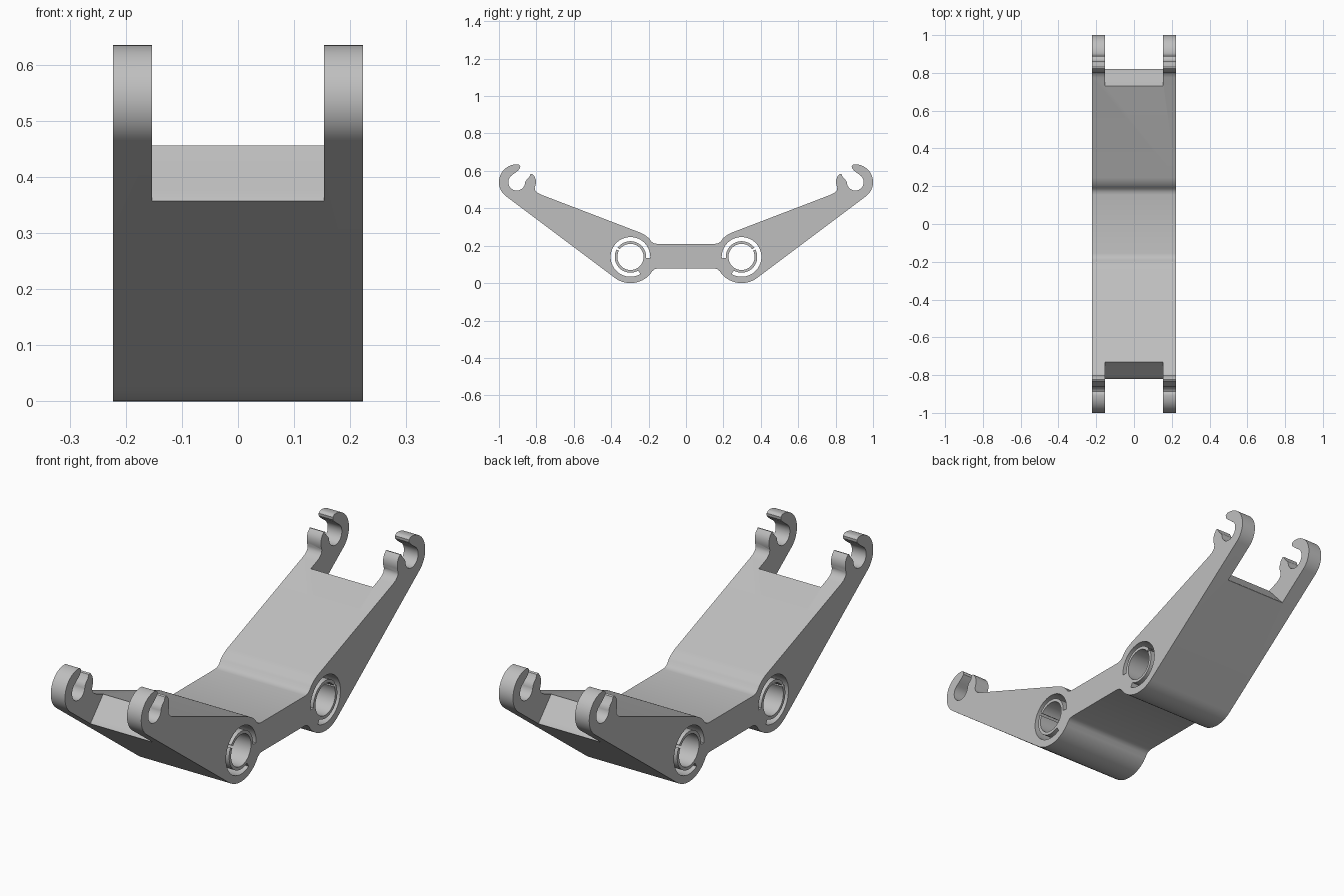
import bpy, bmesh
from math import cos, sin, radians

cube = bpy.data.objects.get("Cube")
if cube:
    bpy.data.objects.remove(cube, do_unlink=True)

HALF_WIDTH = 0.223
HUB = (0.297, 0.14)
PIN = (0.905, 0.54)

grey = bpy.data.materials.new("plain grey")
grey.use_nodes = True
colour = (0.52, 0.52, 0.52, 1)
grey.diffuse_color = colour
grey.node_tree.nodes["Principled BSDF"].inputs["Base Color"].default_value = colour


def arc(centre, r, a, b, steps=16):
    """Points on an arc from angle a to b, in degrees."""
    angles = [radians(a + (b - a) * i / steps) for i in range(steps + 1)]
    return [(centre[0] + r * cos(t), centre[1] + r * sin(t)) for t in angles]


def mirror(points):
    return [(-y, z) for y, z in reversed(points)]


def extrude(name, loops, half):
    """Fill closed side-view loops and extrude them across x."""
    bm = bmesh.new()
    edges = []
    for loop in loops:
        vs = [bm.verts.new((-half, y, z)) for y, z in loop]
        edges += [bm.edges.new((v, vs[i - 1])) for i, v in enumerate(vs)]
    bmesh.ops.triangle_fill(bm, edges=edges, use_beauty=True)
    ext = bmesh.ops.extrude_face_region(bm, geom=bm.faces[:])
    moved = [g for g in ext["geom"] if isinstance(g, bmesh.types.BMVert)]
    bmesh.ops.translate(bm, verts=moved, vec=(2 * half, 0, 0))
    bmesh.ops.recalc_face_normals(bm, faces=bm.faces[:])
    mesh = bpy.data.meshes.new(name)
    bm.to_mesh(mesh)
    bm.free()
    mesh.materials.append(grey)
    obj = bpy.data.objects.new(name, mesh)
    bpy.context.collection.objects.link(obj)
    return obj


# Half outline: web, hub, arm, open hook, and back under the hub
half = [(0.155, 0.21), (0.172, 0.213), (0.186, 0.222)]
half += arc(HUB, 0.14, 136, 111, 6)
half += [(0.775, 0.473), (0.793, 0.482), (0.806, 0.496), (0.809, 0.51)]
half += [(0.803, 0.53), (0.803, 0.552), (0.81, 0.571), (0.823, 0.585),
         (0.832, 0.582), (0.838, 0.567), (0.852, 0.553), (0.86, 0.54)]
half += arc(PIN, 0.045, 190, 415, 24)
half += [(0.918, 0.586), (0.9, 0.6), (0.887, 0.614), (0.886, 0.626), (0.894, 0.633)]
half += arc(PIN, 0.095, 93, -53, 24)
half += arc(HUB, 0.14, -53, -139, 16)
half += [(0.18, 0.064), (0.168, 0.074), (0.152, 0.078)]

# Bearing opening: bore, slit, and the gap round the split sleeve
SLIT, BRIDGE, BORE, SLEEVE, SEAT = 32, 212, 0.07, 0.084, 0.106
hole = arc(HUB, BORE, SLIT + 4, SLIT + 356, 48)
hole += arc(HUB, SLEEVE, SLIT - 3.5, BRIDGE + 28 - 360, 24)
hole += arc(HUB, SEAT, BRIDGE + 28 - 360, BRIDGE - 28, 48)
hole += arc(HUB, SLEEVE, BRIDGE - 28, SLIT + 3.5, 24)

frame = extrude("link_frame", [half + mirror(half), hole, mirror(hole)], HALF_WIDTH)

# Notches between the paired hooks
notch = [(0.69, 0.502), (0.735, 0.452), (0.803, 0.377), (0.816, 0.364),
         (0.83, 0.34), (1.1, 0.34), (1.1, 0.75), (0.69, 0.75)]
for name, loop in (("back_notch_cutter", notch), ("front_notch_cutter", mirror(notch))):
    cutter = extrude(name, [loop], 0.153)
    cutter.hide_render = True
    cutter.hide_viewport = True
    cut = frame.modifiers.new(name, "BOOLEAN")
    cut.object = cutter
    cut.operation = "DIFFERENCE"
    cut.solver = "EXACT"

# Bake the cuts, drop the cutters, and shade the curved walls smoothly
bpy.context.view_layer.update()
baked = bpy.data.meshes.new_from_object(
    frame.evaluated_get(bpy.context.evaluated_depsgraph_get()))
cutters = [m.object for m in frame.modifiers]
frame.modifiers.clear()
frame.data = baked
for cutter in cutters:
    bpy.data.objects.remove(cutter, do_unlink=True)
bpy.ops.object.select_all(action="DESELECT")
frame.select_set(True)
bpy.context.view_layer.objects.active = frame
bpy.ops.object.shade_smooth_by_angle(angle=radians(32))
